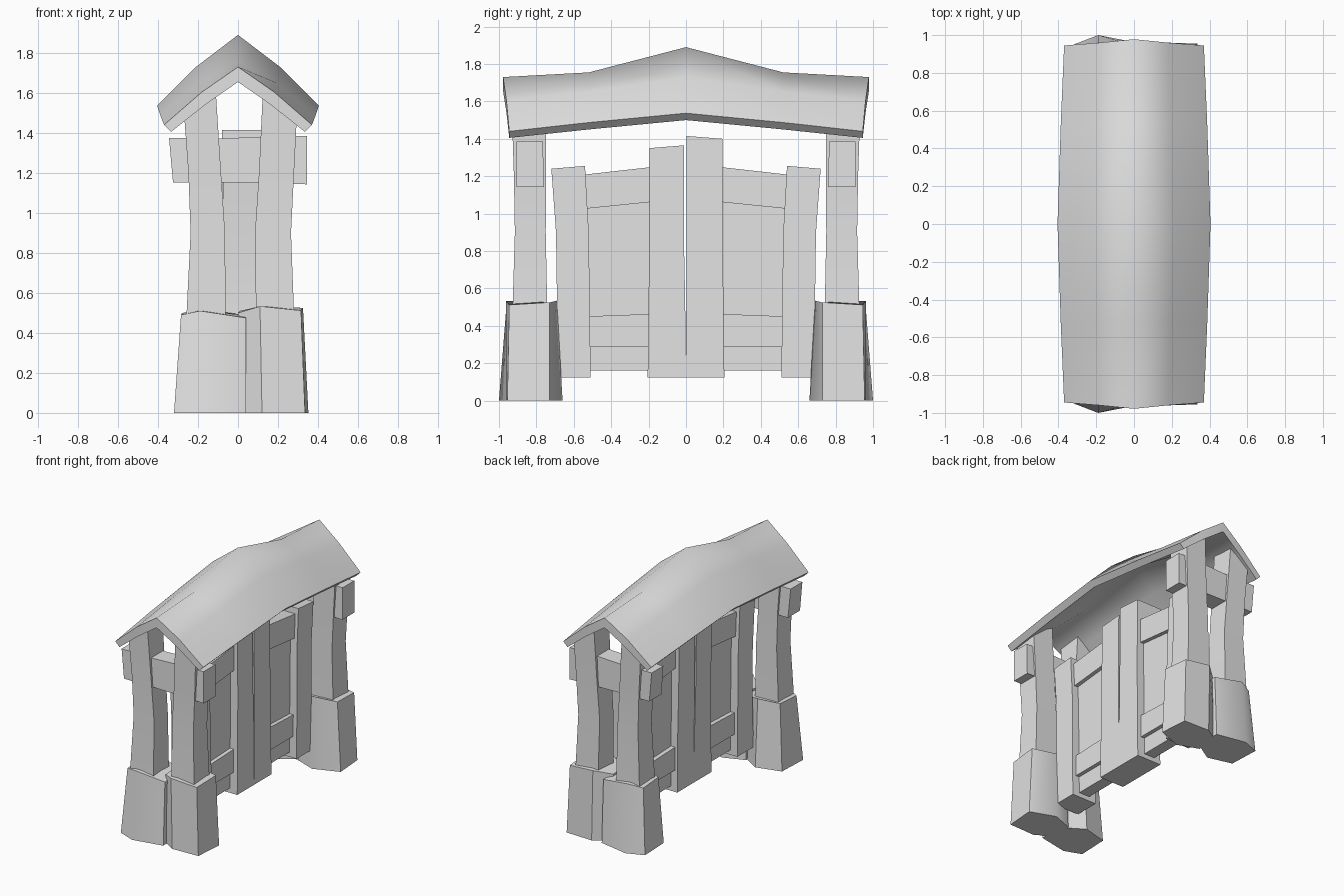
import bpy, bmesh, math

if "Cube" in bpy.data.objects:
    bpy.data.objects.remove(bpy.data.objects["Cube"])

stone_grey = bpy.data.materials.new("plain_grey")
stone_grey.diffuse_color = (0.77, 0.77, 0.77, 1)
stone_grey.use_nodes = True
stone_grey.node_tree.nodes["Principled BSDF"].inputs["Base Color"].default_value = stone_grey.diffuse_color


def loft(name, rings, angle=20, strip_caps=False):
    """Skin a list of matching closed rings and cap both ends."""
    bm = bmesh.new()
    vs = [[bm.verts.new(p) for p in ring] for ring in rings]
    n = len(rings[0])
    for a, b in zip(vs, vs[1:]):
        for i in range(n):
            j = (i + 1) % n
            bm.faces.new((a[i], a[j], b[j], b[i]))
    for cap in (vs[0], vs[-1]):
        if strip_caps:
            for i in range(n // 2 - 1):
                bm.faces.new((cap[i], cap[i + 1], cap[n - 2 - i], cap[n - 1 - i]))
        else:
            bm.faces.new(cap)
    bmesh.ops.recalc_face_normals(bm, faces=bm.faces)
    me = bpy.data.meshes.new(name)
    bm.to_mesh(me)
    bm.free()
    me.materials.append(stone_grey)
    ob = bpy.data.objects.new(name, me)
    bpy.context.collection.objects.link(ob)
    bpy.ops.object.select_all(action='DESELECT')
    ob.select_set(True)
    bpy.context.view_layer.objects.active = ob
    bpy.ops.object.shade_smooth_by_angle(angle=math.radians(angle))
    return ob


def rect(x0, x1, y0, y1, z00, z10=None, z11=None, z01=None):
    """Four-corner ring with optional separate corner heights."""
    z10 = z00 if z10 is None else z10
    z11 = z10 if z11 is None else z11
    z01 = z00 if z01 is None else z01
    return [(x0, y0, z00), (x1, y0, z10), (x1, y1, z11), (x0, y1, z01)]


# Roof: sagging ridge, bent slopes, thick shell
# y ridge, y slope, y eave, ridge z, bend (x, z), eave (x, z), lower eave (x, z)
STATIONS = [
    (0.978, 0.96, 0.945, 1.73, (0.18, 1.605), (0.37, 1.44), (0.335, 1.405)),
    (0.52, 0.52, 0.52, 1.755, (0.195, 1.65), (0.388, 1.487), (0.35, 1.45)),
    (0.0, 0.0, 0.0, 1.89, (0.21, 1.73), (0.405, 1.537), (0.365, 1.50)),
]


def roof_ring(st, s):
    yr, yb, ye, zr, (bx, bz), (ex, ez), (lx, lz) = st
    top = [(-ex, s * ye, ez), (-bx, s * yb, bz), (0, s * yr, zr),
           (bx, s * yb, bz), (ex, s * ye, ez)]
    low = [(lx, s * ye, lz), (bx - 0.015, s * yb, bz - 0.065), (0, s * yr, zr - 0.075),
           (0.015 - bx, s * yb, bz - 0.065), (-lx, s * ye, lz)]
    return top + low


rings = [roof_ring(st, -1) for st in STATIONS]
rings += [roof_ring(st, 1) for st in STATIONS[1::-1]]
loft("roof", rings, 80, True)

# Footing stones: tapered six-sided blocks (x, y, z of the top; x, y of the bottom)
LEFT_STONE = [(-.285, .92, .49, -.32, .95), (-.19, .96, .51, -.19, 1.0),
              (.04, .935, .475, .04, .955), (.03, .73, .49, .04, .76),
              (-.12, .69, .51, -.12, .66), (-.28, .73, .50, -.31, .71)]
RIGHT_STONE = [(0, .87, .50, 0, .89), (.11, .962, .533, .12, .962),
               (.315, .945, .512, .335, .955), (.325, .73, .525, .352, .73),
               (.13, .69, .535, .16, .66), (.01, .73, .51, 0, .72)]

# Posts: pinched in the middle (z, inner |x|, outer |x|, inner y, outer y)
LEFT_POST = [(.30, .06, .26, .74, .93), (.50, .062, .257, .742, .927),
             (.90, .065, .237, .75, .915), (1.2, .085, .248, .748, .92)]
RIGHT_POST = [(.30, .09, .285, .74, .93), (.50, .09, .28, .742, .927),
              (.90, .085, .265, .75, .915), (1.2, .105, .28, .748, .92)]

for s, end in ((-1, "front"), (1, "back")):
    for side, stone, post, k in (("left", LEFT_STONE, LEFT_POST, -1),
                                 ("right", RIGHT_STONE, RIGHT_POST, 1)):
        loft(f"{end}_{side}_footing",
             [[(p[3], s * p[4], 0) for p in stone],
              [(p[0], s * p[1], p[2]) for p in stone]], 38)
        rows = [rect(k * a, k * b, s * c, s * d, z) for z, a, b, c, d in post]
        # sloped post head tucked under the roof
        a, b = (.112, .27) if k < 0 else (.125, .295)
        rows.append(rect(k * a, k * b, s * .75, s * .93, 1.62, 1.50))
        loft(f"{end}_{side}_post", rows)

    # Cross beam through both posts
    def beam_ring(x, z0, z1, dx):
        return [(x + dx, s * .76, z0), (x + dx, s * .905, z0),
                (x, s * .905, z1), (x, s * .765, z1)]
    loft(f"{end}_cross_beam", [beam_ring(-.345, 1.153, 1.375, .02),
                               beam_ring(-.08, 1.153, 1.372, 0),
                               beam_ring(.10, 1.15, 1.38, 0),
                               beam_ring(.345, 1.143, 1.385, 0)])

    # Outer gate plank
    loft(f"{end}_outer_plank", [rect(-.075, .135, s * .51, s * .705, .125),
                                rect(-.075, .135, s * .515, s * .69, .55),
                                rect(-.075, .13, s * .52, s * .695, .90),
                                rect(-.075, .13, s * .54, s * .72, 1.255, 1.255, 1.24, 1.24)])

    # Inner gate plank, with a thin tapering gap at the centre
    tall = 1.365 if s < 0 else 1.415
    gap = .012 if s < 0 else .004
    drop = -.015
    loft(f"{end}_inner_plank", [rect(-.07, .137, 0, s * .205, .125),
                                rect(-.07, .137, s * gap * .4, s * .20, .55),
                                rect(-.075, .135, s * gap, s * .195, .90),
                                rect(-.08, .13, s * gap, s * .195, tall, tall,
                                     tall + drop, tall + drop)])

    # Recessed infill board
    loft(f"{end}_infill_board", [rect(-.015, .075, s * .19, s * .535, .16),
                                 rect(-.015, .075, s * .19, s * .545, 1.235, 1.235, 1.20, 1.20)])

    # Upper and lower rails
    for label, lo_out, lo_in, hi_out, hi_in in (("upper", 1.025, 1.08, 1.208, 1.268),
                                                ("lower", .288, .288, .45, .47)):
        loft(f"{end}_{label}_rail",
             [rect(-.048, .105, s * .012, s * .55, lo_in, lo_in, lo_out, lo_out),
              rect(-.048, .105, s * .012, s * .55, hi_in, hi_in, hi_out, hi_out)])
